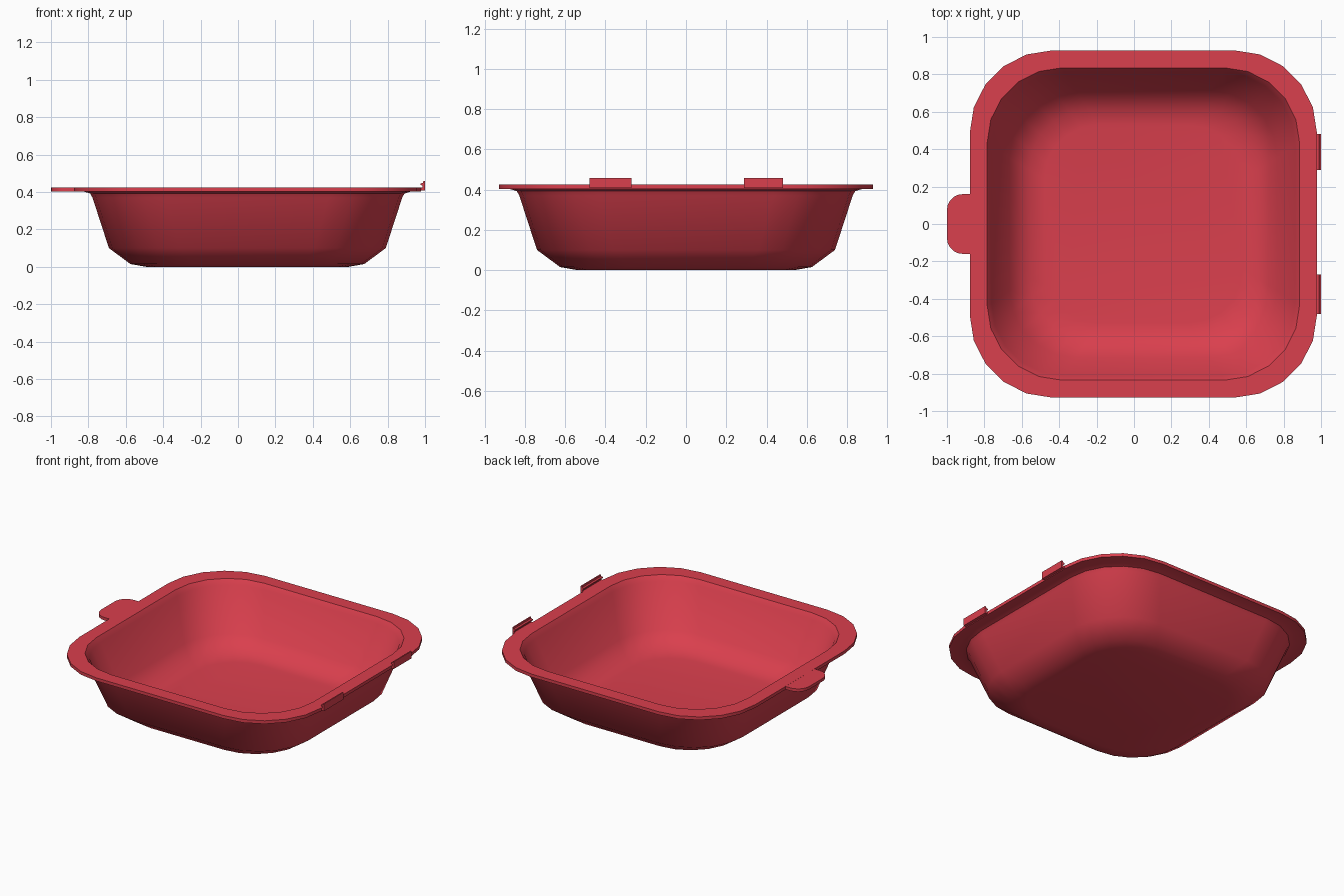
import bpy, bmesh, math

if "Cube" in bpy.data.objects:
    bpy.data.objects.remove(bpy.data.objects["Cube"])

CX = 0.05  # tray is offset to balance the tab

mat = bpy.data.materials.new("red_plastic")
mat.diffuse_color = (0.7, 0.05, 0.075, 1)
mat.use_nodes = True
mat.node_tree.nodes["Principled BSDF"].inputs["Base Color"].default_value = mat.diffuse_color


def finish(bm, name):
    bmesh.ops.recalc_face_normals(bm, faces=bm.faces)
    me = bpy.data.meshes.new(name)
    bm.to_mesh(me)
    bm.free()
    ob = bpy.data.objects.new(name, me)
    bpy.context.collection.objects.link(ob)
    me.materials.append(mat)
    bpy.ops.object.select_all(action='DESELECT')
    bpy.context.view_layer.objects.active = ob
    ob.select_set(True)
    bpy.ops.object.shade_smooth_by_angle(angle=math.radians(40))
    return ob


def ring(bm, half, r, z, seg=5):
    """Rounded square loop of vertices."""
    c = half - r
    vs = []
    for q, (sx, sy) in enumerate([(1, 1), (-1, 1), (-1, -1), (1, -1)]):
        for i in range(seg + 1):
            a = math.pi / 2 * (q + i / seg)
            vs.append(bm.verts.new((CX + sx * c + r * math.cos(a),
                                    sy * c + r * math.sin(a), z)))
    return vs


def prism(name, pts, to3d, lo, hi):
    """Extrude a flat outline between two levels."""
    bm = bmesh.new()
    a, b = ([bm.verts.new(to3d(p, q, l)) for p, q in pts] for l in (lo, hi))
    bm.faces.new(a)
    bm.faces.new(b)
    for i in range(len(a)):
        j = (i + 1) % len(a)
        bm.faces.new((a[i], a[j], b[j], b[i]))
    return finish(bm, name)


# Tray shell: outside floor, wall, rim, then inside wall and floor
profile = [
    (0.54, 0.30, 0.0), (0.625, 0.34, 0.015), (0.74, 0.38, 0.10),
    (0.828, 0.395, 0.37), (0.84, 0.40, 0.392), (0.875, 0.41, 0.403),
    (0.928, 0.44, 0.403), (0.928, 0.44, 0.425),
    (0.835, 0.40, 0.425), (0.812, 0.39, 0.392), (0.715, 0.36, 0.11),
    (0.61, 0.32, 0.033), (0.53, 0.29, 0.02),
]
bm = bmesh.new()
rings = [ring(bm, *p) for p in profile]
for a, b in zip(rings, rings[1:]):
    for i in range(len(a)):
        j = (i + 1) % len(a)
        bm.faces.new((a[i], a[j], b[j], b[i]))
bm.faces.new(rings[0])
bm.faces.new(rings[-1])
finish(bm, "tray")

# Rounded lifting tab on the left
r, w = 0.085, 0.16
tab = [(-0.86, -w)]
for sy, start in ((-1, 270), (1, 180)):
    for i in range(6):
        t = math.radians(start - 18 * i)
        tab.append((-1 + r + r * math.cos(t), sy * (w - r) + r * math.sin(t)))
tab.append((-0.86, w))
prism("lifting_tab", tab, lambda x, y, z: (x, y, z), 0.404, 0.4245)

# Pair of snap hooks on the right edge
hook = [(0.965, 0.408), (0.999, 0.408), (0.999, 0.458), (0.991, 0.458),
        (0.989, 0.448), (0.976, 0.446), (0.976, 0.438), (0.987, 0.433),
        (0.987, 0.424), (0.965, 0.424)]
for name, y0, y1 in (("snap_hook_front", -0.48, -0.27),
                     ("snap_hook_back", 0.288, 0.482)):
    prism(name, hook, lambda x, z, y: (x, y, z), y0, y1)
